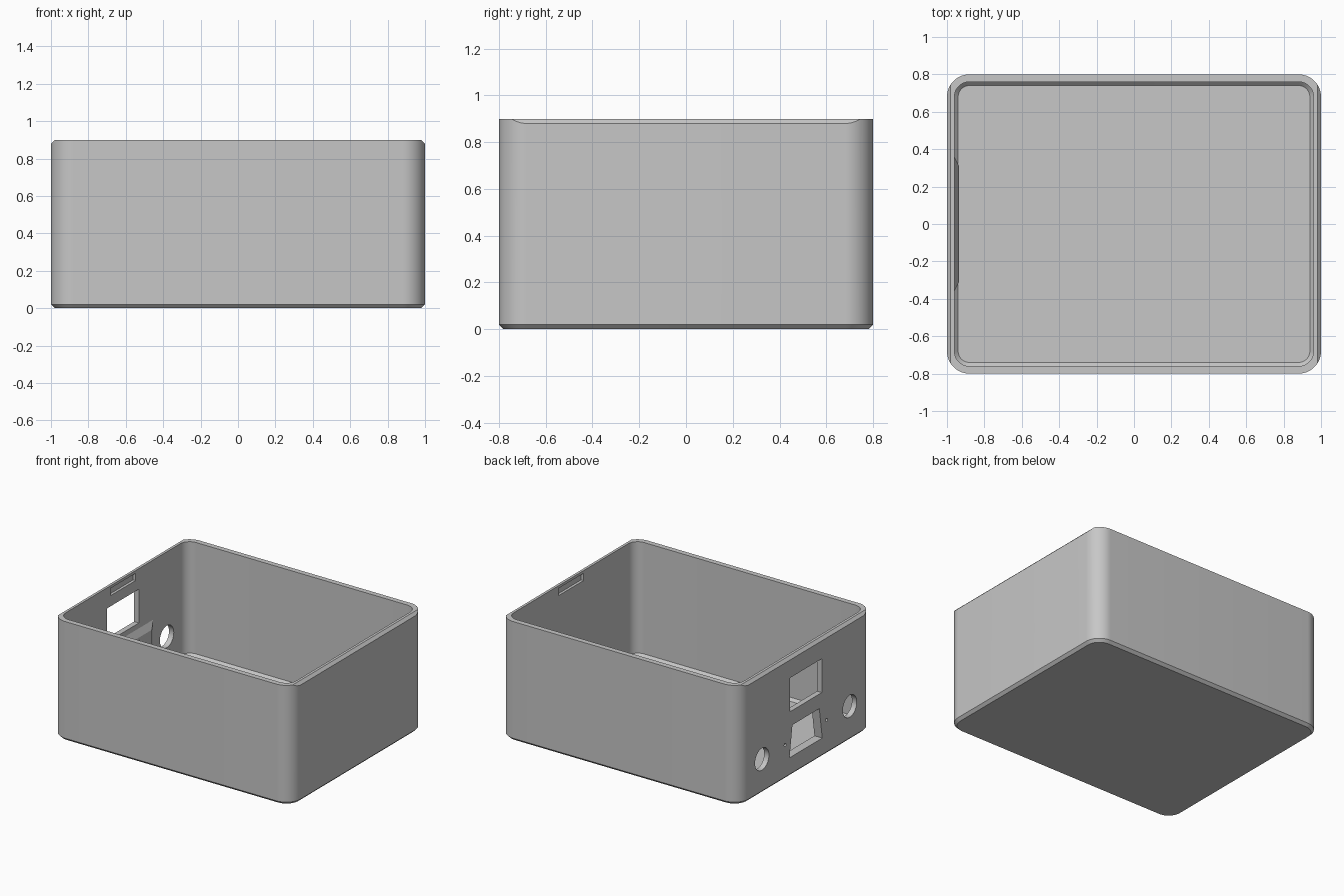
import bpy, bmesh, math

if "Cube" in bpy.data.objects:
    bpy.data.objects.remove(bpy.data.objects["Cube"])

grey = bpy.data.materials.new("plain_grey")
grey.diffuse_color = (0.57, 0.57, 0.57, 1)
grey.use_nodes = True
grey.node_tree.nodes["Principled BSDF"].inputs["Base Color"].default_value = grey.diffuse_color


def loft(name, rings, closed=False):
    """Skin a list of equal-length rings; cap the ends or join last to first."""
    bm = bmesh.new()
    vs = [[bm.verts.new(p) for p in r] for r in rings]
    n = len(vs[0])
    pairs = list(zip(vs, vs[1:]))
    for a, b in pairs:
        for i in range(n):
            j = (i + 1) % n
            bm.faces.new((a[i], a[j], b[j], b[i]))
    bm.faces.new(vs[0])
    bm.faces.new(vs[-1])
    bmesh.ops.recalc_face_normals(bm, faces=bm.faces)
    me = bpy.data.meshes.new(name)
    bm.to_mesh(me)
    bm.free()
    me.materials.append(grey)
    ob = bpy.data.objects.new(name, me)
    bpy.context.collection.objects.link(ob)
    return ob


def rounded(z, inset, seg=14):
    """Rounded rectangle ring at height z."""
    r = 0.12 - inset
    pts = []
    for k, (sx, sy) in enumerate(((1, 1), (-1, 1), (-1, -1), (1, -1))):
        for i in range(seg + 1):
            a = math.pi / 2 * (k + i / seg)
            pts.append((sx * 0.88 + r * math.cos(a), sy * 0.68 + r * math.sin(a), z))
    return pts


def along_x(name, x0, x1, yz):
    return loft(name, [[(x, y, z) for y, z in yz] for x in (x0, x1)])


def rect(hy, z0, z1):
    return [(-hy, z0), (hy, z0), (hy, z1), (-hy, z1)]


def circle(y, z, r, n=32):
    return [(y + r * math.cos(2 * math.pi * i / n),
             z + r * math.sin(2 * math.pi * i / n)) for i in range(n)]


def combine(ob, tool, op):
    m = ob.modifiers.new("bool", 'BOOLEAN')
    m.operation, m.object, m.solver = op, tool, 'EXACT'
    bpy.context.view_layer.objects.active = ob
    bpy.ops.object.modifier_apply(modifier=m.name)
    bpy.data.objects.remove(tool)


# open case: chamfered base, walls, inside walls and chamfered floor
case = loft("case", [rounded(0, 0.02), rounded(0.02, 0), rounded(0.9, 0),
                     rounded(0.9, 0.04), rounded(0.06, 0.04), rounded(0.04, 0.06)])

# tapered thick pad inside the left wall around the connector opening
pad = loft("connector_pad", [[(x, y, z) for y, z in rect(hy, 0.26 - hz, 0.26 + hz)]
                             for x, hy, hz in ((-0.98, 0.36, 0.19), (-0.96, 0.36, 0.19),
                                               (-0.935, 0.31, 0.14))])
combine(case, pad, 'UNION')

# openings through the left wall
cuts = [rect(0.19, 0.49, 0.745),
        [(-0.195, 0.145), (0.195, 0.145), (0.16, 0.38), (-0.16, 0.38)]]
for s in (-1, 1):
    cuts.append(circle(s * 0.523, 0.26, 0.083))
    cuts.append(circle(s * 0.247, 0.262, 0.012, 16))
for c in cuts:
    combine(case, along_x("cutter", -1.1, -0.9, c), 'DIFFERENCE')

# on both end walls: latch slot inside and chamfer on the rim
for s in (-1, 1):
    combine(case, along_x("cutter", s * 0.94, s * 0.98, rect(0.15, 0.825, 0.88)), 'DIFFERENCE')
    tri = ((0.96, 0.92), (1.02, 0.86), (1.02, 0.92))
    combine(case, loft("cutter", [[(s * x, y, z) for x, z in tri] for y in (-0.9, 0.9)]),
            'DIFFERENCE')

bpy.ops.object.select_all(action='DESELECT')
case.select_set(True)
bpy.context.view_layer.objects.active = case
bpy.ops.object.shade_smooth_by_angle(angle=math.radians(25))
